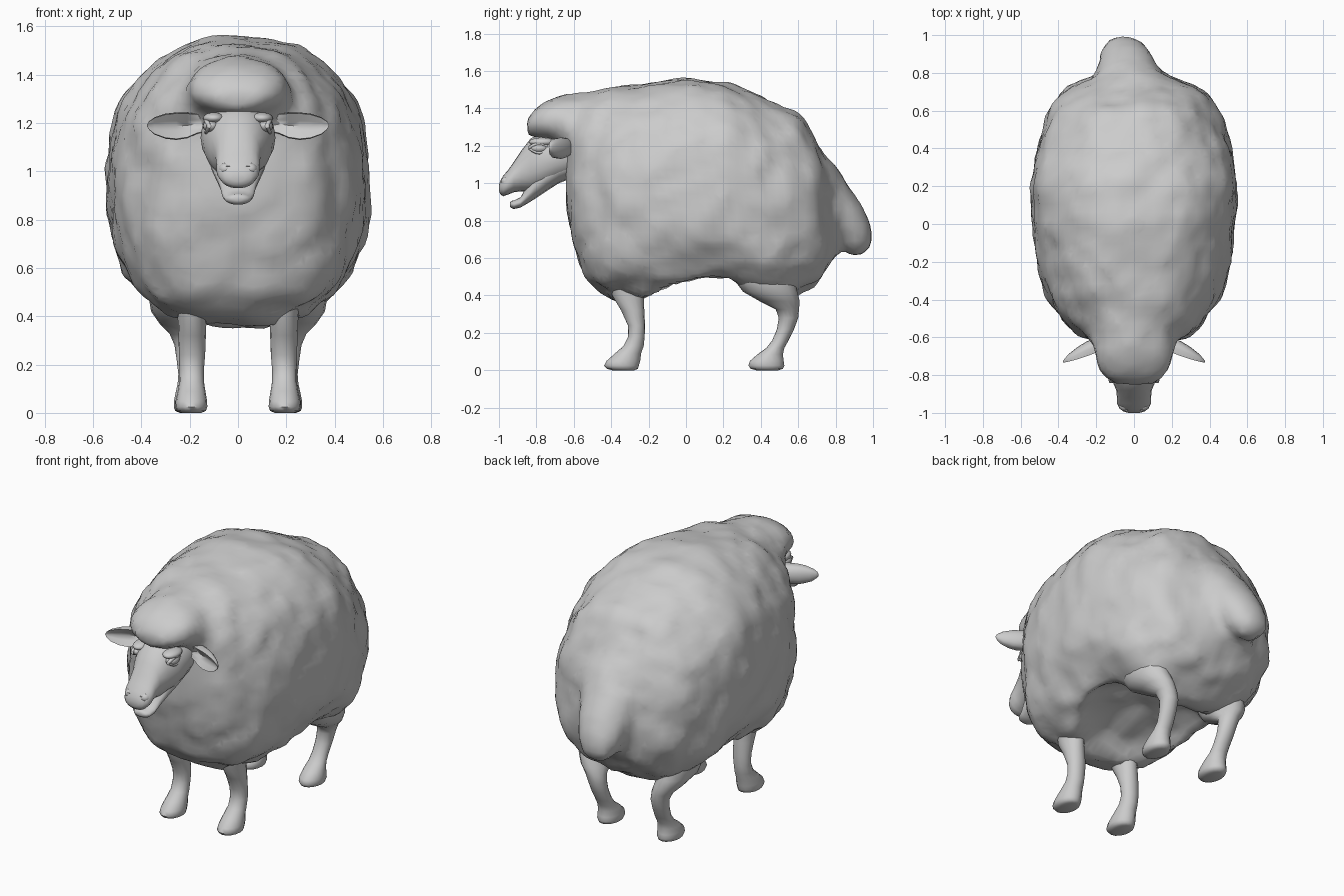
import bpy, bmesh, math
from mathutils import Vector, noise

X, Y, Z = Vector((1, 0, 0)), Vector((0, 1, 0)), Vector((0, 0, 1))
grey = bpy.data.materials.new("light grey")
grey.diffuse_color = (0.6, 0.6, 0.6, 1)


def spow(v, p):
    return math.copysign(abs(v) ** p, v)


def finish(name, bm, angle=60):
    bmesh.ops.recalc_face_normals(bm, faces=bm.faces)
    me = bpy.data.meshes.new(name)
    bm.to_mesh(me)
    bm.free()
    me.materials.append(grey)
    ob = bpy.data.objects.new(name, me)
    bpy.context.collection.objects.link(ob)
    bpy.ops.object.select_all(action='DESELECT')
    ob.select_set(True)
    bpy.context.view_layer.objects.active = ob
    bpy.ops.object.shade_smooth_by_angle(angle=math.radians(angle))
    return ob


def loft(bm, rings, a, b, seg=14, n=2.0, low=None):
    """Skin rings (x, y, z, ra, rb) spanned by a and b; n and low set the squareness above and below."""
    rows = []
    for x, y, z, ra, rb in rings:
        row = []
        for i in range(seg):
            t = 2 * math.pi * i / seg
            p = 2 / (low if low and math.sin(t) < 0 else n)
            row.append(bm.verts.new(Vector((x, y, z)) + a * ra * spow(math.cos(t), p)
                                    + b * rb * spow(math.sin(t), p)))
        rows.append(row)
    for r, s in zip(rows, rows[1:]):
        for i in range(seg):
            j = (i + 1) % seg
            bm.faces.new((r[i], r[j], s[j], s[i]))
    bm.faces.new(rows[0][::-1])
    bm.faces.new(rows[-1])


def ball(bm, c, r, seg=16):
    vs = bmesh.ops.create_uvsphere(bm, u_segments=seg, v_segments=seg // 2 + 2, radius=1)['verts']
    for v in vs:
        v.co = Vector(c) + Vector((v.co.x * r[0], v.co.y * r[1], v.co.z * r[2]))


def upright(rows):
    """Rows of (y, top, bottom, half width) to vertical rings."""
    return [(0, y, (t + b) / 2, w, (t - b) / 2) for y, t, b, w in rows]


# wool fleece: trunk, hood and tail fused into one lumpy shell
bm = bmesh.new()
loft(bm, upright([
    (-.635, 1.2, .86, .15), (-.61, 1.33, .74, .24), (-.575, 1.42, .58, .32), (-.52, 1.48, .47, .37),
    (-.4, 1.51, .38, .455), (-.2, 1.54, .37, .51), (0, 1.56, .41, .535), (.2, 1.54, .44, .55),
    (.34, 1.49, .4, .53), (.43, 1.45, .365, .505), (.52, 1.41, .365, .475), (.6, 1.375, .4, .44),
    (.68, 1.25, .46, .4), (.73, 1.14, .51, .33), (.77, 1.03, .58, .24), (.795, .94, .68, .15)]),
    X, Z, 36, 2.2, 2.8)
loft(bm, upright([
    (-.35, 1.5, 1.0, .3), (-.48, 1.49, 1.0, .27), (-.57, 1.485, 1.03, .235), (-.66, 1.47, 1.2, .213),
    (-.74, 1.44, 1.24, .203), (-.81, 1.39, 1.245, .165), (-.85, 1.335, 1.265, .11)]), X, Z, 20)
loft(bm, [(0, .62, 1.1, .2, .12), (-.015, .69, 1.03, .185, .12), (-.025, .765, .935, .165, .115),
          (-.035, .84, .82, .15, .113), (-.05, .905, .71, .125, .103), (-.055, .94, .655, .09, .07),
          (-.055, .95, .63, .05, .035)], X, Vector((0, .85, .53)), 16)
shell = finish("fleece_shell", bm)
mod = shell.modifiers.new("fuse", 'REMESH')
mod.mode = 'VOXEL'
mod.voxel_size = .042
mod = shell.modifiers.new("soften", 'SMOOTH')
mod.iterations = 2
fused = bpy.data.meshes.new_from_object(
    shell.evaluated_get(bpy.context.evaluated_depsgraph_get()))
bpy.data.objects.remove(shell)
bm = bmesh.new()
bm.from_mesh(fused)
bm.normal_update()
for v in bm.verts:
    p, nrm = v.co.copy(), v.normal.copy()
    lump = noise.noise(p * 6) * .018 + noise.noise(p * 12 + X * 9) * .012 + .004
    if p.y < -.62 or (p.y > .8 and p.z < 1):
        lump = lump * .3 + .004
    v.co += nrm * lump
    if p.z < .55:
        v.co.z += noise.noise(Vector((p.x * 7, p.y * 7, 3))) * .03
        # hollow belly behind the hanging hem
        r = (p.x / .36) ** 2 + ((p.y - .08) / .36) ** 2
        v.co.z += .13 * max(0, 1 - r * r)
finish("fleece", bm, 75)

# head with muzzle and brows
bm = bmesh.new()
loft(bm, upright([
    (-.5, 1.28, 1.06, .13), (-.62, 1.29, 1.03, .15), (-.7, 1.28, 1.0, .155), (-.77, 1.27, .97, .143),
    (-.83, 1.24, .955, .115), (-.88, 1.175, .957, .094), (-.92, 1.115, .952, .09),
    (-.95, 1.072, .94, .09), (-.978, 1.04, .93, .076), (-.993, 1.012, .942, .055),
    (-1, .99, .958, .03)]), X, Z, 20, 2.15)
for s in (-1, 1):
    ball(bm, (s * .1, -.77, 1.22), (.046, .07, .024))
    ball(bm, (s * .05, -.96, 1.01), (.03, .03, .026), 12)
finish("head", bm)
bm = bmesh.new()
loft(bm, upright([
    (-.58, 1.2, 1.04, .13), (-.68, 1.16, 1.0, .13), (-.75, 1.12, .955, .118), (-.81, 1.06, .915, .095),
    (-.85, .985, .89, .075), (-.885, .925, .87, .065), (-.92, .908, .862, .054),
    (-.936, .905, .868, .04), (-.942, .895, .878, .02)]), X, Z, 16)
finish("lower_jaw", bm)

for s, side in ((-1, "left"), (1, "right")):
    # eyeball with upper and lower lids
    bm = bmesh.new()
    ball(bm, (s * .112, -.785, 1.188), (.034, .05, .027))
    finish("eye_" + side, bm)
    bm = bmesh.new()
    for dz, w in ((.024, .01), (-.026, .008)):
        loft(bm, [(s * (.12 + .012 * math.sin(math.pi * k / 6)), -.842 + .115 * k / 6,
                   1.188 + dz * math.sin(math.pi * k / 6), w, w) for k in range(7)], X, Z, 8)
    finish("eyelids_" + side, bm)

    # nostril rim
    bm = bmesh.new()
    loft(bm, [(s * (.042 + .016 * math.cos(t)), -.987 + .012 * abs(math.cos(t)),
               1.008 + .014 * math.sin(t), .005, .005)
              for t in [math.pi * k / 6 for k in range(-3, 8)]], X, Y, 8)
    finish("nostril_" + side, bm)

    # leaf shaped ear, cupped on its front
    bm = bmesh.new()
    ear = [(.11, -.63, 1.2, .03, .03), (.17, -.64, 1.197, .042, .042), (.21, -.652, 1.19, .053, .048),
           (.255, -.67, 1.187, .057, .046), (.3, -.69, 1.187, .052, .038),
           (.345, -.712, 1.188, .036, .024), (.368, -.725, 1.19, .018, .012), (.376, -.73, 1.19, .005, .004)]
    loft(bm, [(s * x, y, z, a, b) for x, y, z, a, b in ear], Z, Y, 16)
    bm.verts.ensure_lookup_table()
    for k, (x, y, z, a, b) in enumerate(ear[1:-1], 1):
        for v in bm.verts[k * 16:k * 16 + 16]:
            if v.co.y < y - .3 * b:  # edges stay forward, middle sinks in
                v.co.y = y - b * .75 + b * .8 * (1 - abs(v.co.z - z) / a)
    finish("ear_" + side, bm)

    # front leg with hoof
    bm = bmesh.new()
    loft(bm, [(s * x, y, z, a, b) for x, y, z, a, b in [
        (.19, -.315, .52, .07, .1), (.19, -.31, .4, .06, .085), (.19, -.285, .32, .057, .062),
        (.19, -.265, .24, .054, .046), (.192, -.265, .18, .051, .044), (.192, -.28, .13, .051, .054),
        (.192, -.31, .09, .057, .07), (.193, -.335, .05, .065, .09),
        (.193, -.345, .025, .066, .093), (.193, -.34, .008, .06, .083), (.193, -.335, 0, .04, .06)]], X, Y, 16)
    finish("front_leg_" + side, bm)

    # hind leg: thigh, hock bent back, hoof forward
    bm = bmesh.new()
    loft(bm, [(s * x, y, z, a, b) for x, y, z, a, b in [
        (.27, .4, .56, .1, .17), (.27, .42, .48, .1, .16), (.265, .45, .42, .095, .145),
        (.245, .5, .37, .08, .108), (.222, .542, .325, .06, .062), (.21, .548, .28, .053, .052),
        (.205, .532, .22, .049, .046), (.2, .505, .16, .047, .044), (.2, .478, .12, .05, .048),
        (.2, .45, .085, .058, .068), (.2, .432, .05, .065, .09), (.2, .43, .025, .066, .096),
        (.2, .432, .008, .06, .086), (.2, .435, 0, .04, .06)]], X, Y, 16)
    finish("hind_leg_" + side, bm)
